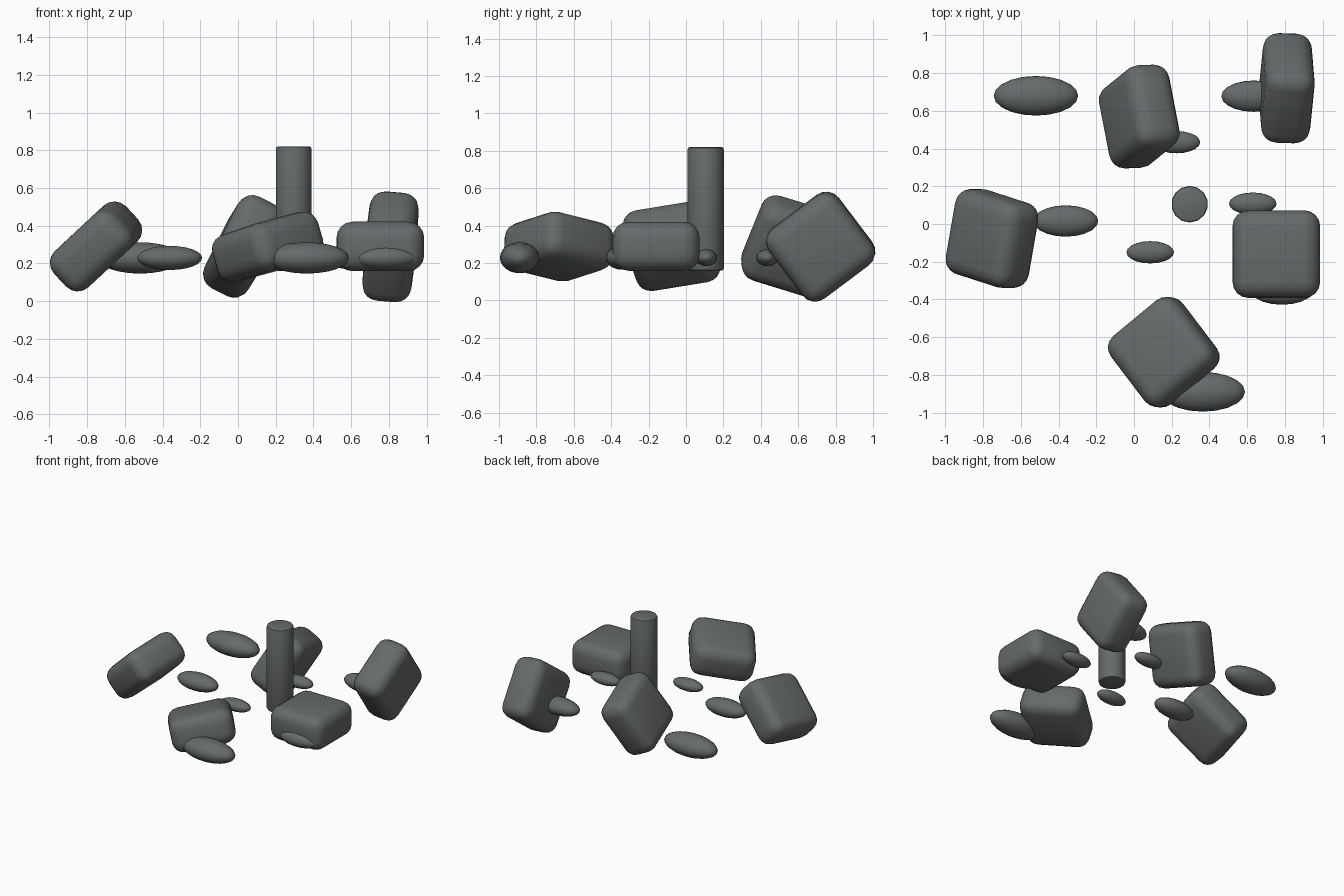
import bpy
from mathutils import Vector, Matrix

if "Cube" in bpy.data.objects:
    bpy.data.objects.remove(bpy.data.objects["Cube"])

gray = bpy.data.materials.new("dark gray")
gray.diffuse_color = (0.135, 0.145, 0.145, 1)
gray.use_nodes = True
gray.node_tree.nodes["Principled BSDF"].inputs["Base Color"].default_value = gray.diffuse_color


def finish(obj, name, bevel=0.0, segments=3, angle=0.6):
    obj.name = name
    obj.data.materials.append(gray)
    if bevel:
        mod = obj.modifiers.new("bevel", 'BEVEL')
        mod.width, mod.segments = bevel, segments
        mod.limit_method = 'ANGLE'
        bpy.ops.object.modifier_apply(modifier=mod.name)
    bpy.ops.object.shade_smooth_by_angle(angle=angle)


def block(name, centre, a, b):
    """Rounded block whose two long sides follow directions a and b."""
    a = Vector(a).normalized()
    b = Vector(b)
    b = (b - a * b.dot(a)).normalized()
    n = a.cross(b)
    bpy.ops.mesh.primitive_cube_add(size=1)
    obj = bpy.context.object
    obj.data.transform(Matrix.Diagonal((0.465, 0.465, 0.262, 1)))
    finish(obj, name, 0.085, 4)
    rot = Matrix((a, b, n)).transposed().to_4x4()
    obj.matrix_world = Matrix.Translation(centre) @ rot


def pebble(name, x, y, half):
    """Flattened oval stone, half sizes along x, y and z."""
    bpy.ops.mesh.primitive_uv_sphere_add(segments=20, ring_count=12, radius=1)
    obj = bpy.context.object
    obj.data.transform(Matrix.Diagonal((*half, 1)))
    finish(obj, name, angle=0.9)
    obj.location = (x, y, 0.229)


# tumbled rounded blocks
block("block_right", (0.755, -0.16, 0.29), (1, 0, 0), (0, 1, 0))
block("block_left", (-0.753, -0.077, 0.29), (0.71, -0.23, 0.66), (0.17, 0.97, 0.16))
block("block_front", (0.158, -0.68, 0.288), (0.75, 0.62, 0.2), (0.6, -0.78, 0.2))
block("block_back", (0.028, 0.57, 0.29), (0.42, 0.34, 0.84), (-0.18, 0.94, -0.29))
block("block_back_right", (0.809, 0.72, 0.288), (0.08, 0.8, 0.6), (0.05, -0.6, 0.8))

# upright post
bpy.ops.mesh.primitive_cylinder_add(vertices=14, radius=0.097, depth=0.66)
post = bpy.context.object
finish(post, "post", 0.012, 2)
post.location = (0.295, 0.105, 0.49)

# oval stones in three sizes
large, medium, small = (0.224, 0.105, 0.083), (0.172, 0.083, 0.064), (0.126, 0.059, 0.045)
stones = [(-0.52, 0.68, large), (0.365, -0.89, large),
          (-0.362, 0.016, medium), (0.635, 0.678, medium), (0.785, -0.345, medium),
          (0.086, -0.15, small), (0.63, 0.108, small), (0.225, 0.434, small)]
for i, (x, y, half) in enumerate(stones):
    pebble(f"oval_stone_{i + 1}", x, y, half)
bpy.context.view_layer.update()
